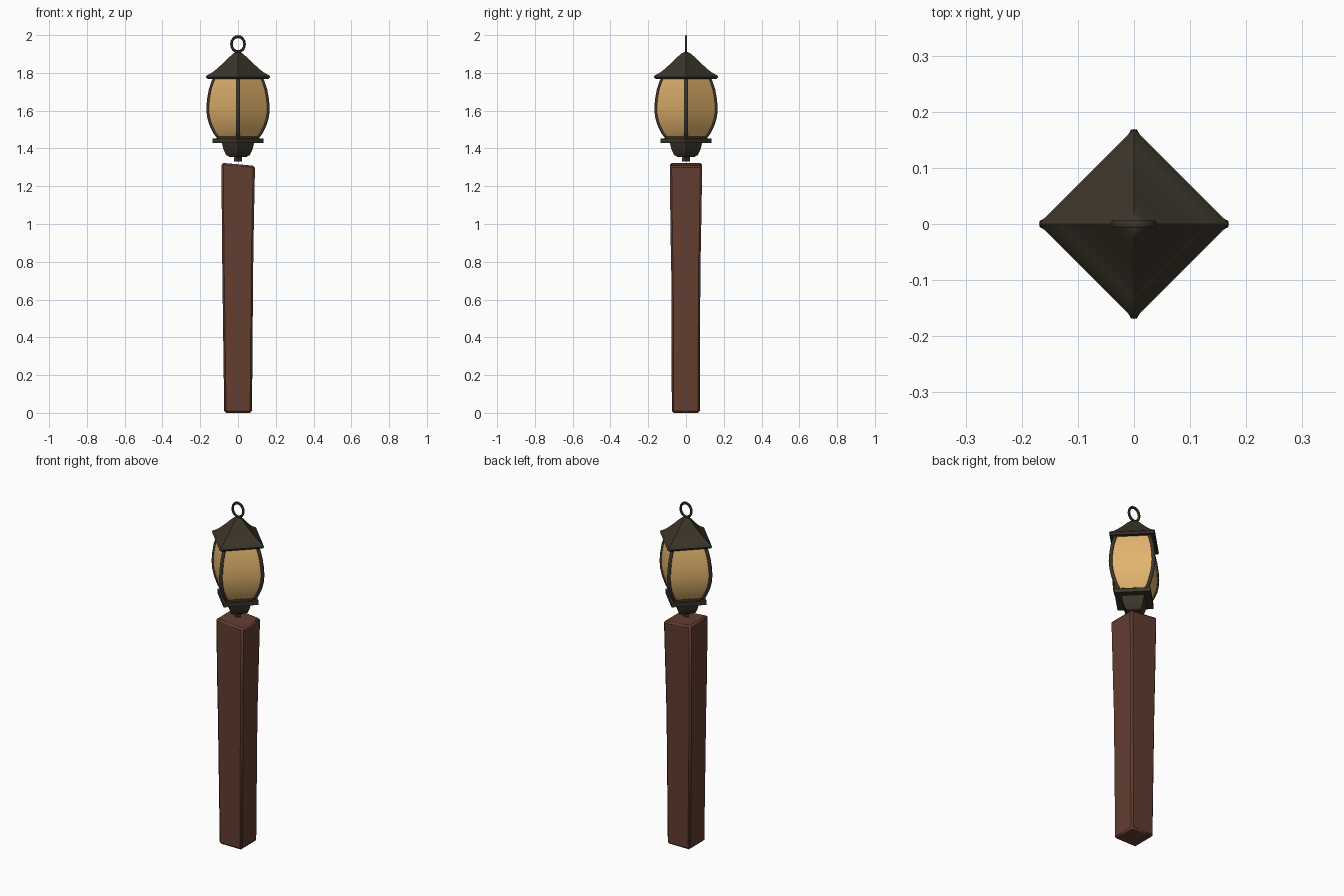
import bpy, bmesh, math
from mathutils import Vector

cube = bpy.data.objects.get("Cube")
if cube:
    bpy.data.objects.remove(cube, do_unlink=True)


def material(name, rgb):
    m = bpy.data.materials.new(name)
    m.use_nodes = True
    m.diffuse_color = (*rgb, 1)
    bsdf = m.node_tree.nodes["Principled BSDF"]
    bsdf.inputs["Base Color"].default_value = (*rgb, 1)
    bsdf.inputs["Roughness"].default_value = 0.8
    return m


WOOD = material("red brown wood", (0.125, 0.047, 0.030))
IRON = material("dark iron", (0.044, 0.035, 0.022))
GLASS = material("amber glass", (0.75, 0.45, 0.155))


def finish(obj, mat, angle=35):
    obj.data.materials.append(mat)
    bpy.ops.object.select_all(action="DESELECT")
    obj.select_set(True)
    bpy.context.view_layer.objects.active = obj
    bpy.ops.object.shade_smooth_by_angle(angle=math.radians(angle))
    return obj


def loft(name, rings, mat):
    """Skin a stack of four-cornered rings and cap both ends."""
    bm = bmesh.new()
    loops = [[bm.verts.new(p) for p in ring] for ring in rings]
    for low, high in zip(loops, loops[1:]):
        for i in range(4):
            j = (i + 1) % 4
            bm.faces.new((low[i], low[j], high[j], high[i]))
    bm.faces.new(loops[0][::-1])
    bm.faces.new(loops[-1])
    mesh = bpy.data.meshes.new(name)
    bm.to_mesh(mesh)
    bm.free()
    obj = bpy.data.objects.new(name, mesh)
    bpy.context.collection.objects.link(obj)
    return finish(obj, mat)


def diamond(name, profile, mat):
    """Square section turned so its corners lie on the axes; profile is (radius, z)."""
    return loft(name, [[(r, 0, z), (0, r, z), (-r, 0, z), (0, -r, z)]
                       for r, z in profile], mat)


# Slightly crooked wooden post with a slanted top
def post_ring(z, x0, x1, y0, y1, tilt=0):
    return [(x0, y0, z + tilt), (x1, y0, z - tilt), (x1, y1, z - tilt), (x0, y1, z + tilt)]


post = loft("post", [
    post_ring(0, -0.073, 0.074, -0.075, 0.073),
    post_ring(0.75, -0.083, 0.080, -0.078, 0.076),
    post_ring(0.95, -0.085, 0.083, -0.082, 0.080),
    post_ring(1.316, -0.088, 0.090, -0.086, 0.086, 0.008)], WOOD)
bevel = post.modifiers.new("worn edges", "BEVEL")
bevel.width = 0.01
bevel.segments = 1
bevel.limit_method = "ANGLE"

# Stem, bowl and base plate under the lantern
diamond("stem", [(0.021, 1.33), (0.021, 1.365)], IRON)
diamond("bowl", [(0.045, 1.355), (0.063, 1.365), (0.077, 1.395), (0.086, 1.432)], IRON)
diamond("base_plate", [(0.134, 1.43), (0.134, 1.453)], IRON)
diamond("base_step", [(0.115, 1.45), (0.112, 1.463)], IRON)

# Bulging glass with a bar down each corner
bulge = [(0.104, 1.455), (0.127, 1.485), (0.148, 1.53), (0.159, 1.57), (0.163, 1.61),
         (0.159, 1.66), (0.150, 1.71), (0.137, 1.75), (0.125, 1.78)]
diamond("glass", bulge, GLASS)
for k, side in enumerate(("left", "back", "right", "front")):
    a = k * math.pi / 2
    curve = bpy.data.curves.new(side + "_bar", "CURVE")
    curve.dimensions = "3D"
    curve.bevel_depth = 0.0105
    curve.bevel_resolution = 1
    spline = curve.splines.new("POLY")
    spline.points.add(len(bulge) - 1)
    for point, (r, z) in zip(spline.points, bulge):
        r -= 0.004
        point.co = (r * math.cos(a), r * math.sin(a), z, 1)
    bar = bpy.data.objects.new(side + "_bar", curve)
    curve.materials.append(IRON)
    bpy.context.collection.objects.link(bar)

# Flared roof
diamond("roof", [(0.160, 1.768), (0.170, 1.779), (0.166, 1.786), (0.135, 1.803),
                 (0.108, 1.825), (0.072, 1.858), (0.045, 1.885), (0.025, 1.902),
                 (0.008, 1.910)], IRON)

# Hanging ring
bpy.ops.mesh.primitive_torus_add(major_segments=16, minor_segments=6, major_radius=0.038,
                                 minor_radius=0.0075, location=(0, 0, 1.952),
                                 rotation=(math.pi / 2, 0, 0))
ring = bpy.context.object
ring.name = "hanging_ring"
ring.scale = (0.92, 1.055, 1)
finish(ring, IRON, 60)
